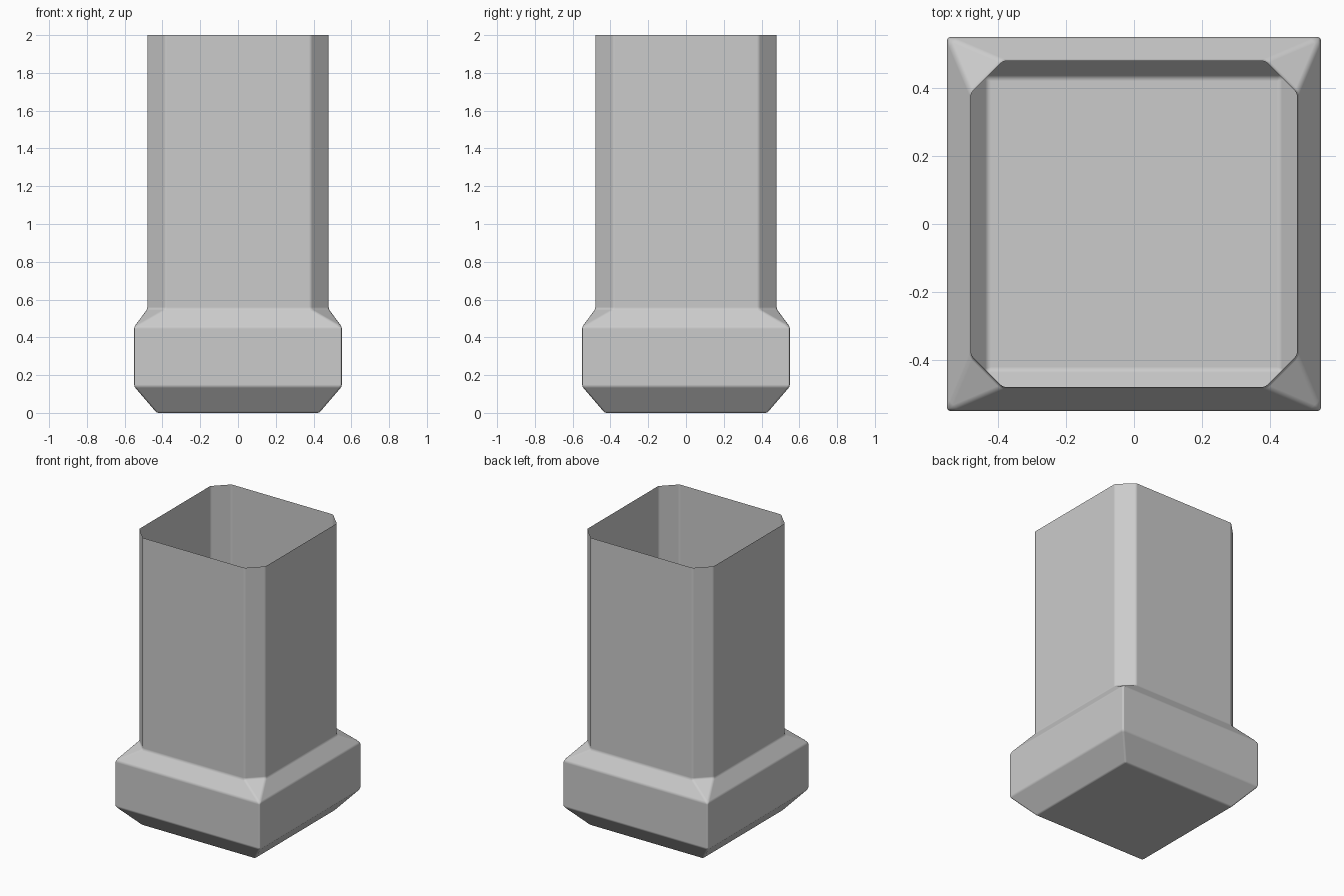
import bpy, bmesh

if "Cube" in bpy.data.objects:
    bpy.data.objects.remove(bpy.data.objects["Cube"])

SIGNS = [(-1, -1), (1, -1), (1, 1), (-1, 1)]
bm = bmesh.new()

def square(r, z):
    return [bm.verts.new((sx * r, sy * r, z)) for sx, sy in SIGNS]

def octagon(r, inner, z):
    # two points per corner, counter-clockwise from the front left corner
    pts = []
    for i, (sx, sy) in enumerate(SIGNS):
        pair = [(sx * r, sy * inner), (sx * inner, sy * r)]
        pts += pair if i % 2 == 0 else pair[::-1]
    return [bm.verts.new((x, y, z)) for x, y in pts]

def bridge(a, b):
    n = len(a)
    for i in range(n):
        j = (i + 1) % n
        bm.faces.new((a[i], a[j], b[j], b[i]))

# square foot with a chamfered underside
bottom, low, high = square(0.43, 0), square(0.55, 0.14), square(0.55, 0.455)
bm.faces.new(bottom[::-1])
bridge(bottom, low)
bridge(low, high)

# sloped shoulder from the square foot to the eight-sided shaft
neck, rim = octagon(0.48, 0.385, 0.55), octagon(0.48, 0.385, 2.0)
for i in range(4):
    j = (i + 1) % 4
    bm.faces.new((high[i], neck[2 * i + 1], neck[2 * i]))
    bm.faces.new((high[i], high[j], neck[2 * j], neck[2 * i + 1]))

# hollow shaft, open at the top
bridge(neck, rim)
bmesh.ops.recalc_face_normals(bm, faces=bm.faces[:])

mesh = bpy.data.meshes.new("pillar")
bm.to_mesh(mesh)
bm.free()
pillar = bpy.data.objects.new("pillar", mesh)
bpy.context.collection.objects.link(pillar)

# narrow softened edges with flat-looking sides
for p in mesh.polygons:
    p.use_smooth = True
bevel = pillar.modifiers.new("soft_edges", 'BEVEL')
bevel.width = 0.01
bevel.segments = 2
bevel.limit_method = 'ANGLE'
bevel.angle_limit = 0.3
bevel.harden_normals = True
